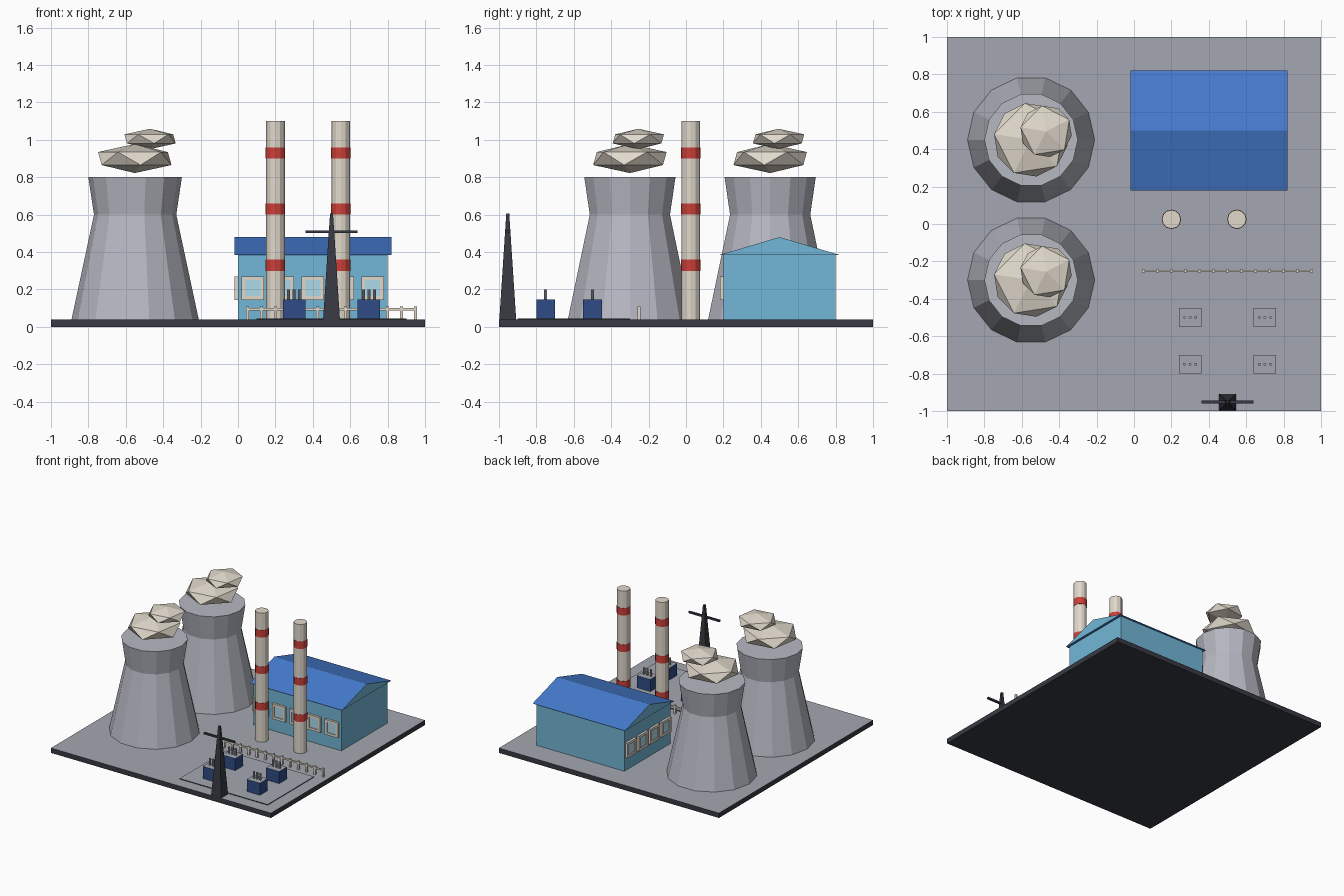
import bpy, bmesh
from math import radians, pi

if "Cube" in bpy.data.objects:
    bpy.data.objects.remove(bpy.data.objects["Cube"])


def mat(name, r, g, b):
    m = bpy.data.materials.new(name)
    m.diffuse_color = (r, g, b, 1)
    m.use_nodes = True
    m.node_tree.nodes["Principled BSDF"].inputs["Base Color"].default_value = m.diffuse_color
    return m


GROUND = mat("ground_grey", 0.37, 0.39, 0.44)
DARK = mat("dark_slate", 0.04, 0.042, 0.055)
CONCRETE = mat("concrete", 0.47, 0.48, 0.54)
CREAM = mat("cream", 0.75, 0.69, 0.6)
RED = mat("red", 0.6, 0.05, 0.04)
WALL = mat("wall_blue", 0.17, 0.47, 0.68)
ROOF = mat("roof_blue", 0.06, 0.2, 0.62)
GLASS = mat("glass", 0.42, 0.7, 0.82)
NAVY = mat("navy", 0.03, 0.07, 0.24)


def finish(name, bm, *mats):
    bmesh.ops.recalc_face_normals(bm, faces=bm.faces)
    me = bpy.data.meshes.new(name)
    bm.to_mesh(me)
    bm.free()
    for m in mats:
        me.materials.append(m)
    ob = bpy.data.objects.new(name, me)
    bpy.context.collection.objects.link(ob)
    return ob


def box(name, lo, hi, m, top=None):
    bm = bmesh.new()
    bmesh.ops.create_cube(bm, size=1)
    for v in bm.verts:
        v.co = [(a + b) / 2 + c * (b - a) for a, b, c in zip(lo, hi, v.co)]
    bm.normal_update()
    if top:
        for f in bm.faces:
            f.material_index = int(f.normal.z > 0.9)
    return finish(name, bm, m, *([top] if top else []))


def lathe(name, x, y, profile, sides, m, turn=0.0):
    """Capped solid from (radius, z) rings."""
    from math import cos, sin
    bm = bmesh.new()
    rings = [[bm.verts.new((x + r * cos(turn + 2 * pi * k / sides),
                            y + r * sin(turn + 2 * pi * k / sides), z))
              for k in range(sides)] for r, z in profile]
    for a, b in zip(rings, rings[1:]):
        for k in range(sides):
            j = (k + 1) % sides
            bm.faces.new((a[k], a[j], b[j], b[k]))
    bm.faces.new(rings[0])
    bm.faces.new(rings[-1])
    return finish(name, bm, m)


def puff(name, x, y, z, r, turn):
    bm = bmesh.new()
    bmesh.ops.create_icosphere(bm, subdivisions=1, radius=r)
    ob = finish(name, bm, CREAM)
    ob.location = (x, y, z)
    ob.rotation_euler.z = radians(turn)
    ob.scale.z = 0.35


# Site slab and switchyard pad
box("base_slab", (-1, -1, 0), (1, 1, 0.04), DARK, GROUND)
box("yard_pad", (0.1, -0.9, 0.038), (0.9, -0.3, 0.046), DARK, GROUND)

# Cooling towers with steam
for i, y in enumerate((0.45, -0.3)):
    lathe(f"cooling_tower_{i}", -0.55, y,
          [(0.34, 0.04), (0.22, 0.6), (0.25, 0.8)], 14, CONCRETE)
    puff(f"steam_low_{i}", -0.552, y, 0.9, 0.222, 27)
    puff(f"steam_high_{i}", -0.47, y + 0.045, 1.005, 0.155, 27)

# Striped chimneys
for i, x in enumerate((0.2, 0.55)):
    lathe(f"chimney_{i}", x, 0.025, [(0.05, 0.04), (0.05, 1.1)], 12, CREAM)
    for j, z in enumerate((0.33, 0.63, 0.93)):
        lathe(f"chimney_band_{i}_{j}", x, 0.025,
              [(0.052, z - 0.03), (0.052, z + 0.03)], 12, RED)

# Turbine hall
box("hall_walls", (0, 0.2, 0.04), (0.8, 0.8, 0.386), WALL)

# Gable roof with wall-coloured ends
bm = bmesh.new()
ends = [[bm.verts.new((x, y, z)) for y, z in ((0.18, 0.385), (0.82, 0.385), (0.5, 0.48))]
        for x in (-0.02, 0.82)]
for e in ends:
    bm.faces.new(e).material_index = 1
for k in range(3):
    j = (k + 1) % 3
    bm.faces.new((ends[0][k], ends[0][j], ends[1][j], ends[1][k]))
finish("hall_roof", bm, ROOF, WALL)


# Framed windows on the front and left walls
def window(name, c, side):
    def part(suffix, u0, u1, z0, z1, depth, m):
        if side == "front":
            box(name + suffix, (c + u0, 0.2 - depth, z0), (c + u1, 0.205, z1), m)
        else:
            box(name + suffix, (-depth, c + u0, z0), (0.005, c + u1, z1), m)
    h, t, z0, z1 = 0.06, 0.02, 0.145, 0.27
    part("_glass", -h + t, h - t, z0 + t, z1 - t, 0.012, GLASS)
    part("_frame_bottom", -h, h, z0, z0 + t, 0.018, CREAM)
    part("_frame_top", -h, h, z1 - t, z1, 0.018, CREAM)
    part("_frame_a", -h, -h + t, z0 + t, z1 - t, 0.018, CREAM)
    part("_frame_b", h - t, h, z0 + t, z1 - t, 0.018, CREAM)


for i in range(5):
    window(f"front_window_{i}", 0.08 + 0.16 * i, "front")
for i in range(4):
    window(f"left_window_{i}", 0.275 + 0.15 * i, "left")

# Fence
for i in range(13):
    x = 0.05 + 0.075 * i
    box(f"fence_post_{i}", (x - 0.008, -0.258, 0.04), (x + 0.008, -0.242, 0.11), CREAM)
box("fence_rail", (0.05, -0.255, 0.088), (0.95, -0.245, 0.1), CREAM)

# Transformers with bushings
for i, (x, y) in enumerate((x, y) for x in (0.3, 0.7) for y in (-0.5, -0.75)):
    box(f"transformer_{i}", (x - 0.06, y - 0.05, 0.044), (x + 0.06, y + 0.05, 0.145),
        NAVY, GROUND)
    for j in (-1, 0, 1):
        lathe(f"bushing_{i}_{j + 1}", x + 0.03 * j, y,
              [(0.008, 0.14), (0.008, 0.2)], 8, GROUND)

# Power pylon
lathe("pylon_mast", 0.5, -0.953, [(0.045 * 2 ** 0.5, 0.04), (0.008 * 2 ** 0.5, 0.605)],
      4, DARK, pi / 4)
box("pylon_arm", (0.36, -0.961, 0.502), (0.64, -0.945, 0.516), DARK)
